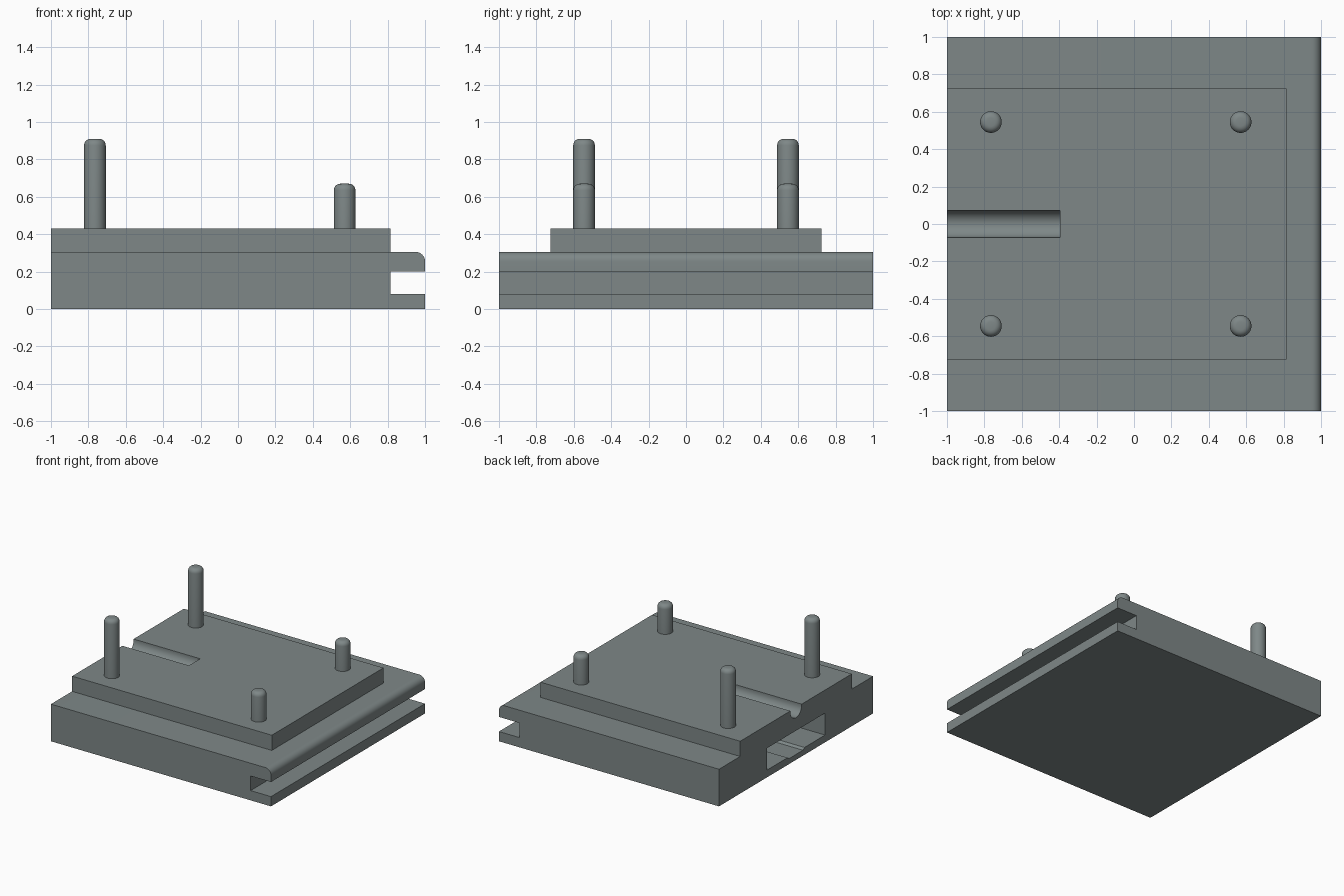
import bpy, bmesh, math

if "Cube" in bpy.data.objects:
    bpy.data.objects.remove(bpy.data.objects["Cube"])

grey = bpy.data.materials.new("slate grey")
grey.diffuse_color = (0.21, 0.245, 0.245, 1)
grey.use_nodes = True
grey.node_tree.nodes["Principled BSDF"].inputs["Base Color"].default_value = grey.diffuse_color


def finish(name, bm):
    bmesh.ops.recalc_face_normals(bm, faces=bm.faces)
    me = bpy.data.meshes.new(name)
    bm.to_mesh(me)
    bm.free()
    me.materials.append(grey)
    ob = bpy.data.objects.new(name, me)
    bpy.context.collection.objects.link(ob)
    return ob


def extrude(name, pts, axis, a, b):
    """Extrude a profile: axis 'x' takes (y, z) points, axis 'y' takes (x, z)."""
    bm = bmesh.new()
    place = (lambda p, t: (t, *p)) if axis == 'x' else (lambda p, t: (p[0], t, p[1]))
    lo = [bm.verts.new(place(p, a)) for p in pts]
    hi = [bm.verts.new(place(p, b)) for p in pts]
    bm.faces.new(lo)
    bm.faces.new(hi)
    for i in range(len(pts)):
        j = (i + 1) % len(pts)
        bm.faces.new((lo[i], lo[j], hi[j], hi[i]))
    return finish(name, bm)


def smooth(ob):
    bpy.ops.object.select_all(action='DESELECT')
    ob.select_set(True)
    bpy.context.view_layer.objects.active = ob
    bpy.ops.object.shade_smooth_by_angle(angle=math.radians(35))


def cut(ob, cutter):
    m = ob.modifiers.new("cut", 'BOOLEAN')
    m.operation, m.solver, m.object = 'DIFFERENCE', 'EXACT', cutter
    bpy.context.view_layer.objects.active = ob
    bpy.ops.object.modifier_apply(modifier=m.name)
    bpy.data.objects.remove(cutter)


# Stepped body: base with side slot, rounded lip
R = 0.05
lip = [(1 - R + R * math.cos(t * math.pi / 16), 0.305 - R + R * math.sin(t * math.pi / 16))
       for t in range(9)]
base = extrude("base", [(-1, 0), (1, 0), (1, 0.08), (0.815, 0.08), (0.815, 0.2), (1, 0.2)]
               + lip + [(-1, 0.305)], 'y', -1, 1)

# Raised plate on top of the base
plate = extrude("top_plate", [(-0.725, 0.305), (0.725, 0.305), (0.725, 0.43), (-0.725, 0.43)],
                'x', -1, 0.815)

# Round-bottomed cable groove in the plate
r = 0.073
arc = [(r * math.cos(math.pi + t * math.pi / 16), 0.42 + r * math.sin(math.pi + t * math.pi / 16))
       for t in range(17)]
cut(plate, extrude("groove_cutter", arc + [(r, 0.5), (-r, 0.5)], 'x', -1.1, -0.395))

# Port pocket in the left face, with a shallow notch in its floor
port = [(-0.377, 0.06), (-0.11, 0.06), (-0.09, 0.045), (0.09, 0.045), (0.11, 0.06),
        (0.377, 0.06), (0.377, 0.24), (-0.377, 0.24)]
cut(base, extrude("port_cutter", port, 'x', -1.1, -0.6))
smooth(base)
smooth(plate)

# Round-topped pegs: tall pair on the left, short pair on the right
for x, top, kind in ((-0.765, 0.91, "tall"), (0.57, 0.67, "short")):
    for y, side in ((-0.545, "front"), (0.545, "back")):
        bm = bmesh.new()
        bmesh.ops.create_cone(bm, cap_ends=True, segments=32, radius1=0.058, radius2=0.058,
                              depth=top - 0.42)
        bmesh.ops.translate(bm, verts=bm.verts, vec=(x, y, (top + 0.42) / 2))
        rim = [e for e in bm.edges if all(v.co.z > top - 0.01 for v in e.verts)]
        bmesh.ops.bevel(bm, geom=rim, offset=0.035, segments=5, profile=0.5, affect='EDGES')
        smooth(finish(f"{kind}_peg_{side}", bm))
